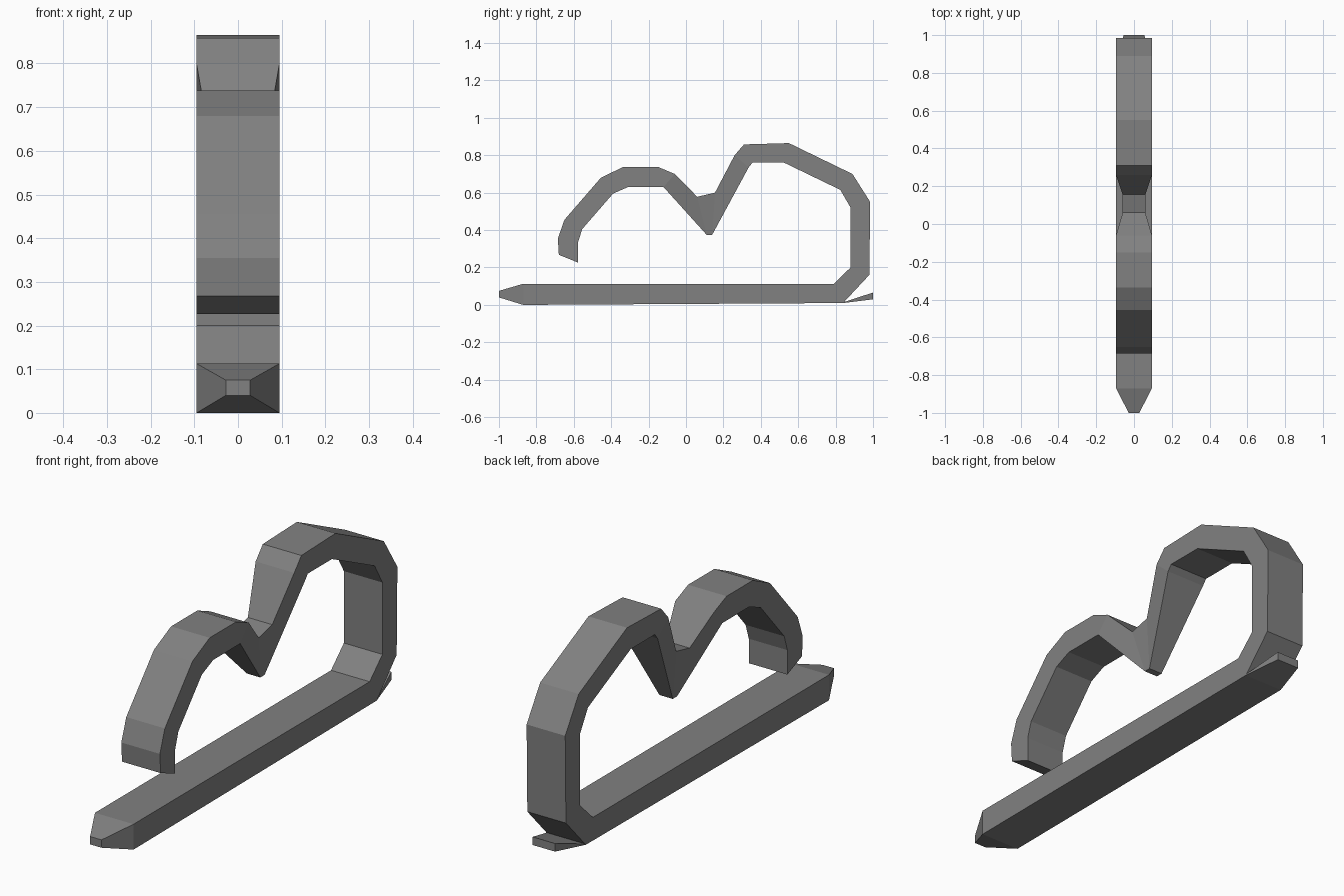
import bpy, bmesh

# Dark grey finish
grey = bpy.data.materials.new("dark_grey")
grey.diffuse_color = (0.22, 0.22, 0.22, 1)


def strip(name, stations):
    """Loft four-sided sections: (outer y, z, inner y, z, outer half width, inner half width)."""
    bm = bmesh.new()
    rings = []
    for oy, oz, iy, iz, ow, iw in stations:
        rings.append([bm.verts.new(p) for p in
                      ((-ow, oy, oz), (ow, oy, oz), (iw, iy, iz), (-iw, iy, iz))])
    for a, b in zip(rings, rings[1:]):
        for i in range(4):
            j = (i + 1) % 4
            bm.faces.new((a[i], a[j], b[j], b[i]))
    bm.faces.new(rings[0])
    bm.faces.new(rings[-1])
    bmesh.ops.recalc_face_normals(bm, faces=bm.faces)
    mesh = bpy.data.meshes.new(name)
    bm.to_mesh(mesh)
    bm.free()
    mesh.materials.append(grey)
    obj = bpy.data.objects.new(name, mesh)
    bpy.context.collection.objects.link(obj)
    return obj


W = 0.095


def full(*points):
    return [p + (W, W) for p in points]


# Bent strip: tapered base bar, rear bend, high hump, notch, low hump, hook end
strip("bent_clip", [
    (-1.0, 0.04, -1.0, 0.075, 0.028, 0.028),
    (-0.87, 0.0, -0.87, 0.113, W, W)] + full(
    (0.84, 0.01, 0.79, 0.113),
    (0.98, 0.16, 0.88, 0.20),
    (0.985, 0.55, 0.88, 0.52),
    (0.89, 0.70, 0.825, 0.615),
    (0.55, 0.865, 0.525, 0.76),
    (0.31, 0.858, 0.355, 0.76),
    (0.26, 0.80, 0.335, 0.735)) + [
    (0.155, 0.60, 0.14, 0.375, 0.06, 0.033),
    (0.06, 0.578, 0.11, 0.375, 0.06, 0.033)] + full(
    (-0.06, 0.70, -0.12, 0.63),
    (-0.15, 0.738, -0.165, 0.63),
    (-0.335, 0.738, -0.31, 0.63),
    (-0.455, 0.68, -0.39, 0.595),
    (-0.65, 0.455, -0.555, 0.405),
    (-0.685, 0.355, -0.577, 0.335),
    (-0.68, 0.268, -0.577, 0.226)))

# Small wedge tab behind the rear bend
strip("rear_tab", [
    (0.84, 0.01, 0.84, 0.014, W, W),
    (1.0, 0.03, 1.0, 0.066, 0.055, 0.055)])
